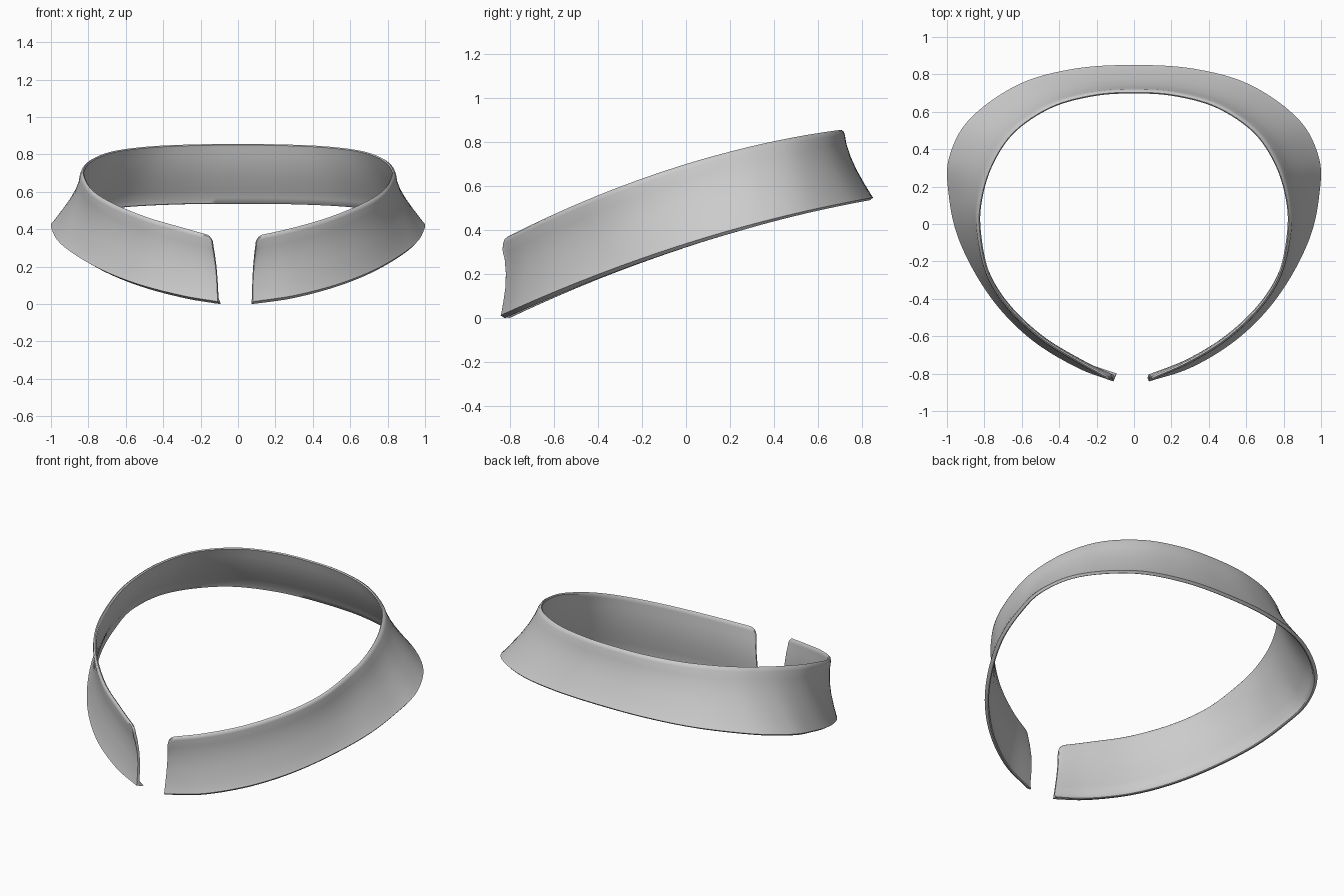
import bpy, bmesh, math
from mathutils import Vector

if "Cube" in bpy.data.objects:
    bpy.data.objects.remove(bpy.data.objects["Cube"], do_unlink=True)

# Half outlines of the upper and lower edge in plan, from the front gap to the back
TOP = [(.10, -.835), (.30, -.745), (.50, -.62), (.68, -.45), (.79, -.27), (.835, -.05),
       (.83, .12), (.77, .32), (.65, .50), (.45, .635), (.22, .70), (0, .715)]
LOW = [(.08, -.842), (.30, -.77), (.52, -.64), (.70, -.475), (.84, -.28), (.945, -.06),
       (.99, .15), (.99, .35), (.88, .56), (.62, .745), (.32, .83), (0, .85)]
# Cross-section: height fraction, inward offset
SECTION = [(0, 0), (.04, .004), (.2, .012), (.4, .02), (.6, .021), (.8, .014), (.93, .003),
           (.98, .003), (1, .011), (.98, .02), (.93, .022), (.8, .03), (.6, .036),
           (.4, .035), (.2, .028), (.06, .022)]
STEPS = 8
CORNER = .035


def full_path(half, shift):
    """Mirror a half outline, opening the gap a little more on the right."""
    right = [Vector((-x, y)) for x, y in half]
    right[0].x -= shift
    return [Vector(p) for p in half] + right[-2::-1]


def spline(points):
    """Smooth curve through the points, denser close to both ends."""
    p = [2 * points[0] - points[1]] + points + [2 * points[-1] - points[-2]]
    fine = [0, .012, .03, .06, .1, .16]
    last = len(points) - 1
    params = fine + [i / STEPS for i in range(2, last * STEPS - 1)]
    params += [last - f for f in reversed(fine)]
    out = []
    for u in params:
        i = min(int(u), last - 1)
        t = u - i
        a, b, c, d = p[i:i + 4]
        out.append(.5 * (2 * b + (c - a) * t + (2 * a - 5 * b + 4 * c - d) * t ** 2
                         + (3 * b - a - 3 * c + d) * t ** 3))
    return out


def top_height(y):
    return .70 + .303 * y - .121 * y * y


def low_height(y):
    return .338 + .317 * y - .083 * y * y


def build_collar():
    top, low = spline(full_path(TOP, .04)), spline(full_path(LOW, .03))
    count = len(top)
    bm = bmesh.new()
    rings = []
    for i in range(count):
        # Inward direction across the band
        tangent = (low[min(i + 1, count - 1)] - low[max(i - 1, 0)]).normalized()
        inward = Vector((-tangent.y, tangent.x))
        # Rounded upper corners beside the gap
        s = min((top[i] - top[0]).length, (top[i] - top[-1]).length, CORNER)
        drop = CORNER - math.sqrt(CORNER ** 2 - (CORNER - s) ** 2)
        upper = Vector((*top[i], top_height(top[i].y) - drop))
        lower = Vector((*low[i], low_height(low[i].y)))
        # The turned hem is wider towards the right end
        hem = .025 + .022 * max(0, i / count - .5) * 2
        ring = []
        for h, d in SECTION + [(-.03, hem), (-.04, hem - .006)]:
            p = lower.lerp(upper, h)
            ring.append(bm.verts.new((p.x + inward.x * d, p.y + inward.y * d, p.z)))
        rings.append(ring)
    n = len(rings[0])
    for a, b in zip(rings, rings[1:]):
        for j in range(n):
            k = (j + 1) % n
            bm.faces.new((a[j], b[j], b[k], a[k]))
    bm.faces.new(rings[0])
    bm.faces.new(rings[-1][::-1])
    bmesh.ops.recalc_face_normals(bm, faces=bm.faces)
    # Rest the band on the ground
    floor = min(v.co.z for v in bm.verts)
    bmesh.ops.translate(bm, verts=bm.verts, vec=(0, 0, -floor))
    mesh = bpy.data.meshes.new("collar_band")
    bm.to_mesh(mesh)
    bm.free()
    obj = bpy.data.objects.new("collar_band", mesh)
    bpy.context.collection.objects.link(obj)
    return obj


# Plain cloth colour
cloth = bpy.data.materials.new("grey_cloth")
cloth.use_nodes = True
colour = (.6, .6, .6, 1)
cloth.diffuse_color = colour
cloth.node_tree.nodes["Principled BSDF"].inputs["Base Color"].default_value = colour

collar = build_collar()
collar.data.materials.append(cloth)
bpy.ops.object.select_all(action='DESELECT')
collar.select_set(True)
bpy.context.view_layer.objects.active = collar
bpy.ops.object.shade_smooth_by_angle(angle=math.radians(50))
